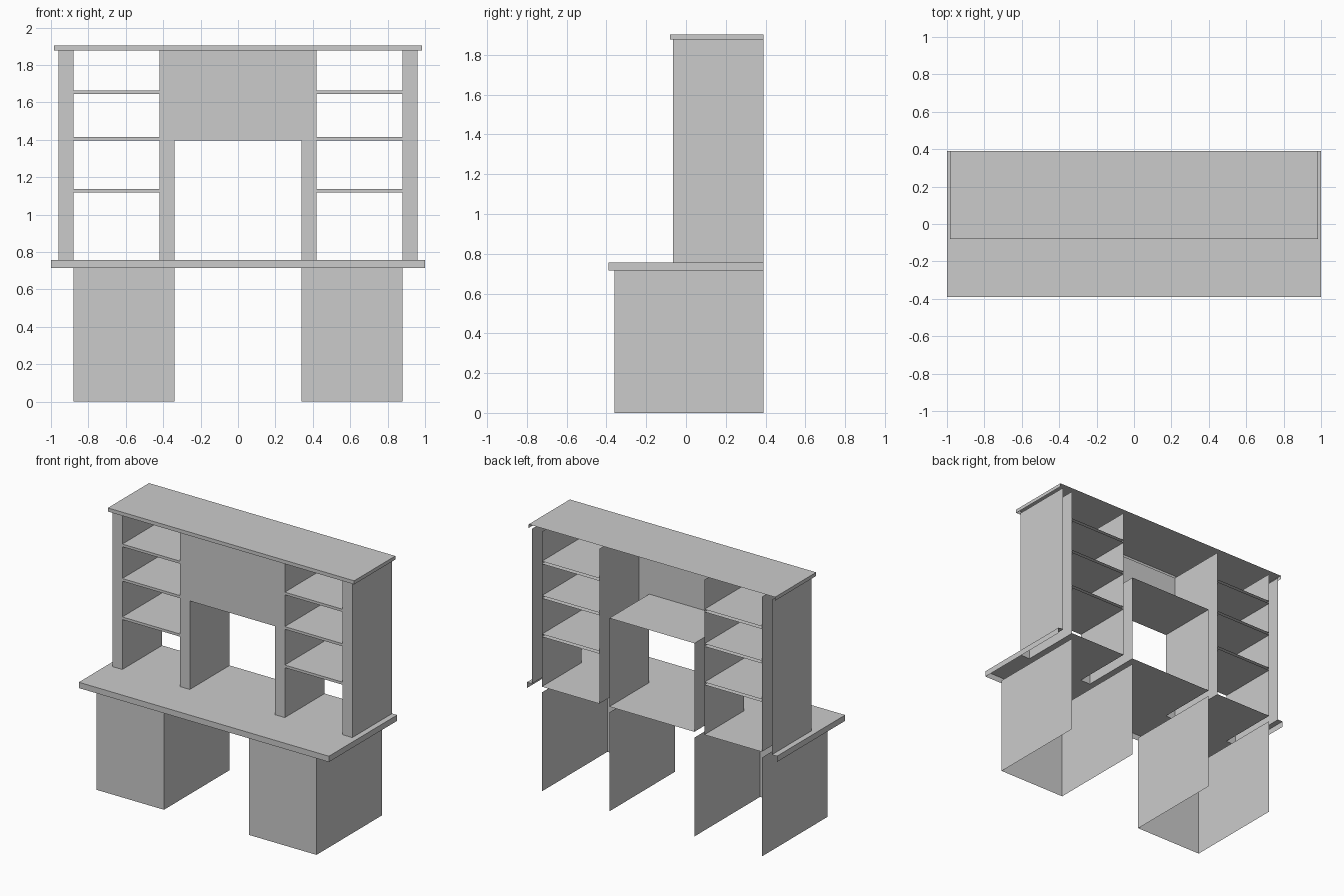
import bpy, bmesh
from mathutils import Vector

if "Cube" in bpy.data.objects:
    bpy.data.objects.remove(bpy.data.objects["Cube"])

DIRS = {'left': (-1, 0, 0), 'right': (1, 0, 0), 'front': (0, -1, 0),
        'back': (0, 1, 0), 'bottom': (0, 0, -1), 'top': (0, 0, 1)}
BACK, HUTCH_FRONT = 0.39, -0.065


def shell(name, x, y, z, open_sides, holes=()):
    """Thin-walled box with some sides left open; holes are
    (side, x0, x1, y0) cut-outs that run to the back edge."""
    bm = bmesh.new()
    bmesh.ops.create_cube(bm, size=1)
    for v in bm.verts:
        v.co = Vector([a + (c + 0.5) * (b - a) for c, (a, b) in zip(v.co, (x, y, z))])
    bm.normal_update()
    gone = [f for f in bm.faces
            if any(f.normal.dot(Vector(DIRS[s])) > 0.9 for s in open_sides)]
    bmesh.ops.delete(bm, geom=gone, context='FACES')
    for side, x0, x1, y0 in holes:
        for co, no in (((x0, 0, 0), (1, 0, 0)), ((x1, 0, 0), (1, 0, 0)), ((0, y0, 0), (0, 1, 0))):
            bmesh.ops.bisect_plane(bm, geom=bm.verts[:] + bm.edges[:] + bm.faces[:],
                                   plane_co=co, plane_no=no, dist=1e-5)
    bm.normal_update()
    gone = set()
    for side, x0, x1, y0 in holes:
        for f in bm.faces:
            c = f.calc_center_median()
            if f.normal.dot(Vector(DIRS[side])) > 0.9 and x0 < c.x < x1 and c.y > y0:
                gone.add(f)
    bmesh.ops.delete(bm, geom=list(gone), context='FACES')
    me = bpy.data.meshes.new(name)
    bm.to_mesh(me)
    bm.free()
    ob = bpy.data.objects.new(name, me)
    bpy.context.collection.objects.link(ob)
    return ob


def span(s, a, b):
    return tuple(sorted((s * a, s * b)))


hutch_y = (HUTCH_FRONT, BACK)
tube = ('back', 'top', 'bottom')

# Desktop, open underneath, cut out below the hutch posts
posts = [span(s, a, b) for s in (-1, 1) for a, b in ((0.34, 0.42), (0.88, 0.96))]
shell('desktop', (-1, 1), (-0.39, BACK), (0.715, 0.757), ('back', 'bottom'),
      [('top', a, b, HUTCH_FRONT) for a, b in posts])

# Cornice board over the hutch
shell('top_board', (-0.985, 0.985), (-0.08, BACK), (1.877, 1.903), ('back', 'bottom'))

# Centre cabinet, open to the post hollows below
shell('centre_cabinet', (-0.42, 0.42), hutch_y, (1.397, 1.877), ('back', 'top'),
      [('bottom', *span(s, 0.34, 0.42), HUTCH_FRONT - 0.01) for s in (-1, 1)])

for s, side in ((-1, 'left'), (1, 'right')):
    # Pedestal and hutch posts
    shell(side + '_pedestal', span(s, 0.34, 0.88), (-0.36, BACK), (0, 0.715), tube)
    shell(side + '_inner_post', span(s, 0.34, 0.42), hutch_y, (0.757, 1.397), tube)
    shell(side + '_outer_post', span(s, 0.88, 0.96), hutch_y, (0.757, 1.877), tube)
    # Shelves
    for i, z in enumerate((1.118, 1.396, 1.645)):
        shell(f'{side}_shelf_{i + 1}', span(s, 0.42, 0.88), hutch_y, (z, z + 0.019),
              ('back', 'left', 'right'))
